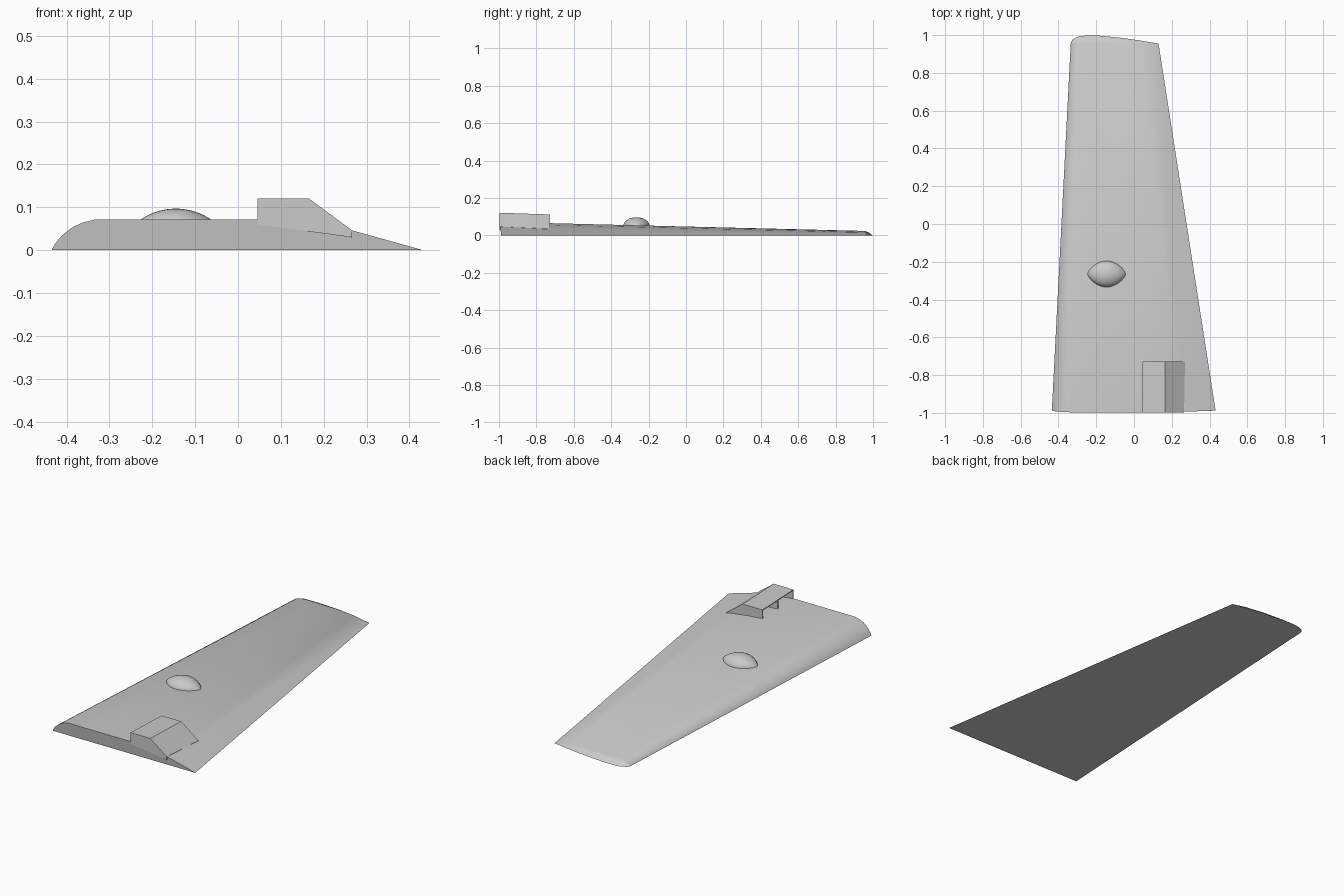
import bpy, bmesh, math
from mathutils import Vector

cube = bpy.data.objects.get("Cube")
if cube:
    bpy.data.objects.remove(cube, do_unlink=True)

grey = bpy.data.materials.new("plain grey")
grey.use_nodes = True
grey.diffuse_color = (0.6, 0.6, 0.6, 1)
grey.node_tree.nodes["Principled BSDF"].inputs["Base Color"].default_value = (0.6, 0.6, 0.6, 1)


def finish(name, bm, smooth=True):
    bmesh.ops.remove_doubles(bm, verts=bm.verts, dist=0.0002)
    bmesh.ops.recalc_face_normals(bm, faces=bm.faces)
    mesh = bpy.data.meshes.new(name)
    bm.to_mesh(mesh)
    bm.free()
    mesh.materials.append(grey)
    obj = bpy.data.objects.new(name, mesh)
    bpy.context.collection.objects.link(obj)
    if smooth:
        bpy.ops.object.select_all(action="DESELECT")
        obj.select_set(True)
        bpy.context.view_layer.objects.active = obj
        bpy.ops.object.shade_smooth_by_angle(angle=math.radians(35))
    return obj


def loft(bm, rings, closed=False):
    """Join rows of points with quads."""
    rows = [[bm.verts.new(p) for p in ring] for ring in rings]
    for a, b in zip(rows, rows[1:]):
        n = len(a)
        for i in range(n if closed else n - 1):
            j = (i + 1) % n
            bm.faces.new((a[i], a[j], b[j], b[i]))
    return rows


# Wing: one flat-bottomed section, tapered from root to tip
# (chord fraction, height fraction)
section = [(0, 0), (0.009, 0.2), (0.022, 0.4), (0.04, 0.6), (0.062, 0.78),
           (0.088, 0.91), (0.12, 1), (0.3, 1), (0.555, 1), (0.68, 0.86),
           (0.8, 0.67), (1, 0)]


def tip_bulge(f):
    if f < 0.2:
        return math.sqrt(1 - ((0.2 - f) / 0.2) ** 2)
    return 1 - ((f - 0.2) / 0.8) ** 1.5


def tip_ring(out, height):
    return [(-0.335 + 0.465 * f, 0.955 + 0.045 * out * tip_bulge(f), height * h)
            for f, h in section]


root = [(-0.435 + 0.867 * f, -0.988 - 0.009 * h, 0.072 * h) for f, h in section]
bm = bmesh.new()
rows = loft(bm, [root, tip_ring(0, 0.024), tip_ring(0.6, 0.014), tip_ring(1, 0)])
bm.faces.new(rows[0])
bm.faces.new([rows[0][0]] + rows[-1] + [rows[0][-1]])
finish("wing", bm)

# Blister: pointed teardrop dome on the upper surface
bm = bmesh.new()
rings = []
for i in range(17):
    u = -1 + i / 8
    r = (1 - u * u) ** 0.8
    rings.append([(-0.145 + 0.104 * u,
                   -0.265 + 0.07 * r * math.cos(math.pi * k / 16),
                   0.05 + 0.047 * r * math.sin(math.pi * k / 16))
                  for k in range(17)])
loft(bm, rings)
finish("blister", bm)

# Intake: wedge-backed box, open toward the leading edge in two bays
inner = [(0.045, 0.06), (0.045, 0.121), (0.165, 0.121), (0.265, 0.047), (0.265, 0.03)]
outer = [(0.045, 0.06), (0.045, 0.112), (0.165, 0.112), (0.27, 0.035), (0.27, 0.025)]
stations = []
for t in (0, 0.5, 1):
    y = -0.997 + 0.269 * t
    stations.append([(a[0] + (b[0] - a[0]) * t, y, a[1] + (b[1] - a[1]) * t)
                     for a, b in zip(inner, outer)])
bm = bmesh.new()
rows = loft(bm, stations, closed=True)
bm.faces.new(rows[0])
bm.faces.new(rows[-1])
bmesh.ops.recalc_face_normals(bm, faces=bm.faces)
mouths = [f for f in bm.faces if f.normal.x < -0.9]
bmesh.ops.inset_individual(bm, faces=mouths, thickness=0.007)
for mouth in mouths:
    made = bmesh.ops.extrude_discrete_faces(bm, faces=[mouth])["faces"]
    bmesh.ops.translate(bm, verts=made[0].verts, vec=Vector((0.11, 0, 0)))
finish("intake", bm, smooth=False)
